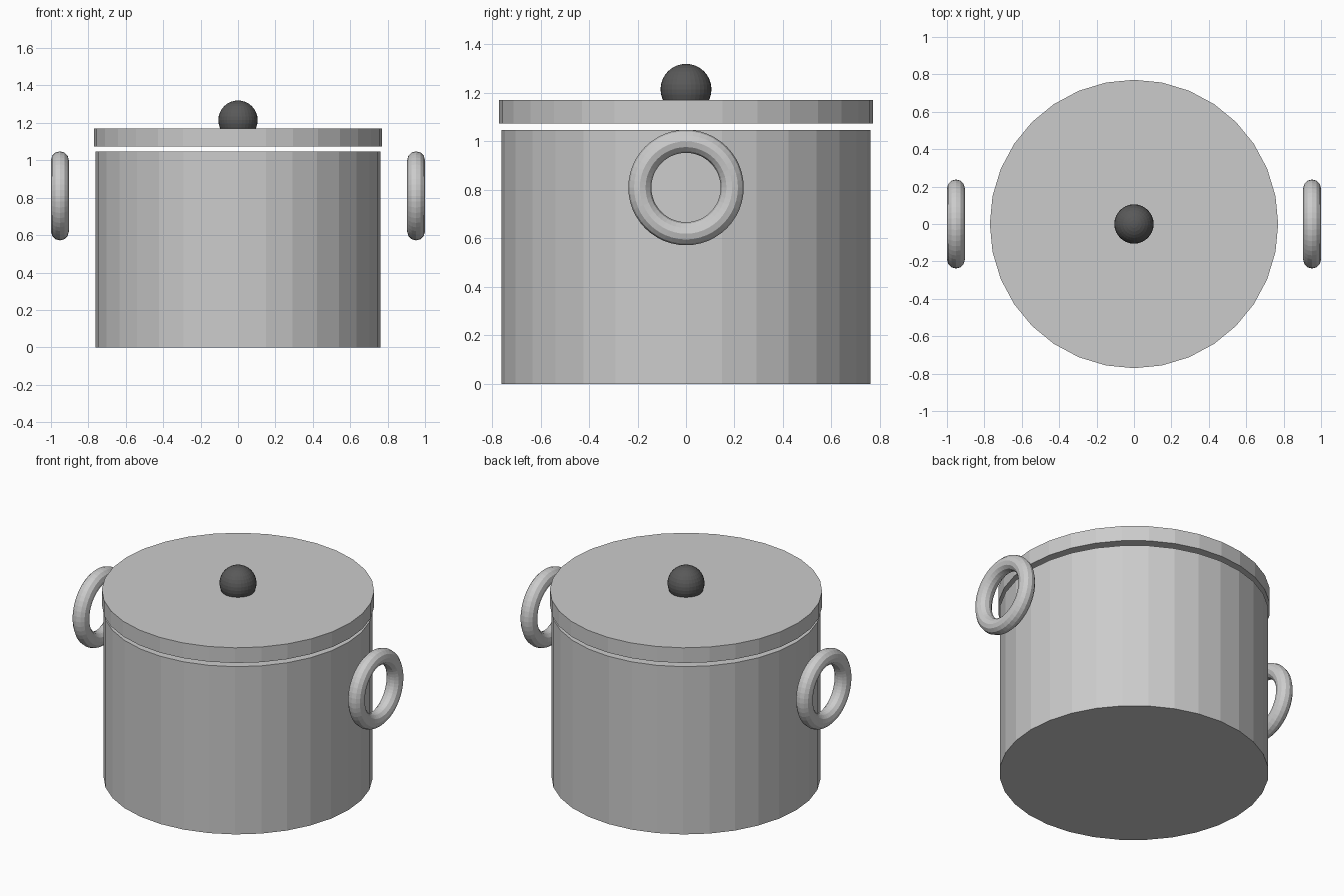
import bpy
from math import radians

if "Cube" in bpy.data.objects:
    bpy.data.objects.remove(bpy.data.objects["Cube"])


def material(name, rgb):
    mat = bpy.data.materials.new(name)
    mat.diffuse_color = (*rgb, 1.0)
    mat.use_nodes = True
    mat.node_tree.nodes["Principled BSDF"].inputs["Base Color"].default_value = mat.diffuse_color
    return mat


def cylinder(name, radius, z_bottom, z_top):
    bpy.ops.mesh.primitive_cylinder_add(
        vertices=32, radius=radius, depth=z_top - z_bottom,
        location=(0, 0, (z_bottom + z_top) / 2))
    bpy.context.object.name = name
    return bpy.context.object


# Pot body and the lid hovering just above it
cylinder("pot_body", 0.762, 0.0, 1.048)
cylinder("lid", 0.771, 1.075, 1.17)

# Dark knob, partly sunk into the lid
bpy.ops.mesh.primitive_uv_sphere_add(
    segments=32, ring_count=16, radius=0.105, location=(0, 0, 1.215))
knob = bpy.context.object
knob.name = "lid_knob"
knob.data.materials.append(material("dark_plastic", (0.1, 0.1, 0.1)))

# Ring handles on both sides, standing in the y-z plane
for side, x in (("left", -0.952), ("right", 0.952)):
    bpy.ops.mesh.primitive_torus_add(
        major_segments=48, minor_segments=12,
        major_radius=0.1905, minor_radius=0.0476,
        location=(x, 0, 0.81), rotation=(0, radians(90), 0))
    bpy.context.object.name = f"{side}_handle"
